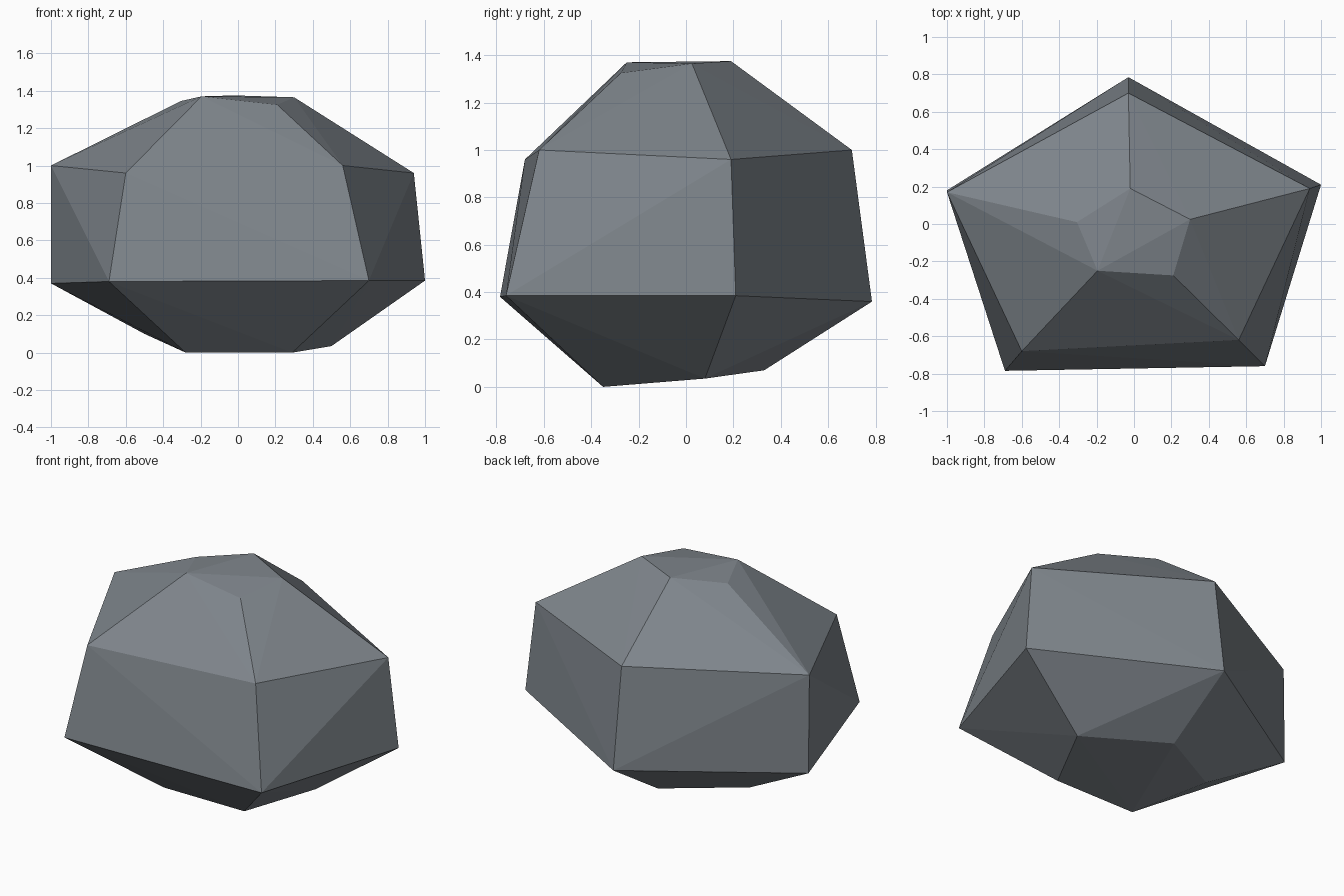
import bpy, bmesh

# Faceted boulder: four irregular five-sided rings, skinned with a convex hull.
# Each ring runs back, right, front right, front left, left.
RINGS = [
    # underside
    [(-0.03, 0.33, 0.07), (0.50, 0.08, 0.035), (0.29, -0.35, 0.0),
     (-0.28, -0.35, 0.0), (-0.50, 0.06, 0.10)],
    # widest girdle
    [(-0.03, 0.785, 0.36), (1.0, 0.21, 0.385), (0.70, -0.76, 0.385),
     (-0.69, -0.785, 0.38), (-1.0, 0.18, 0.37)],
    # shoulder
    [(-0.03, 0.70, 1.0), (0.94, 0.19, 0.96), (0.56, -0.62, 1.0),
     (-0.60, -0.68, 0.96), (-1.0, 0.17, 1.0)],
    # crown
    [(-0.02, 0.19, 1.375), (0.30, 0.025, 1.365), (0.21, -0.275, 1.325),
     (-0.195, -0.25, 1.37), (-0.305, 0.01, 1.345)],
]

stone = bpy.data.materials.new("grey stone")
stone.diffuse_color = (0.21, 0.235, 0.26, 1.0)

bm = bmesh.new()
for ring in RINGS:
    for point in ring:
        bm.verts.new(point)
bmesh.ops.convex_hull(bm, input=bm.verts[:])
bmesh.ops.recalc_face_normals(bm, faces=bm.faces[:])

mesh = bpy.data.meshes.new("boulder")
bm.to_mesh(mesh)
bm.free()
mesh.materials.append(stone)
boulder = bpy.data.objects.new("boulder", mesh)
bpy.context.collection.objects.link(boulder)
